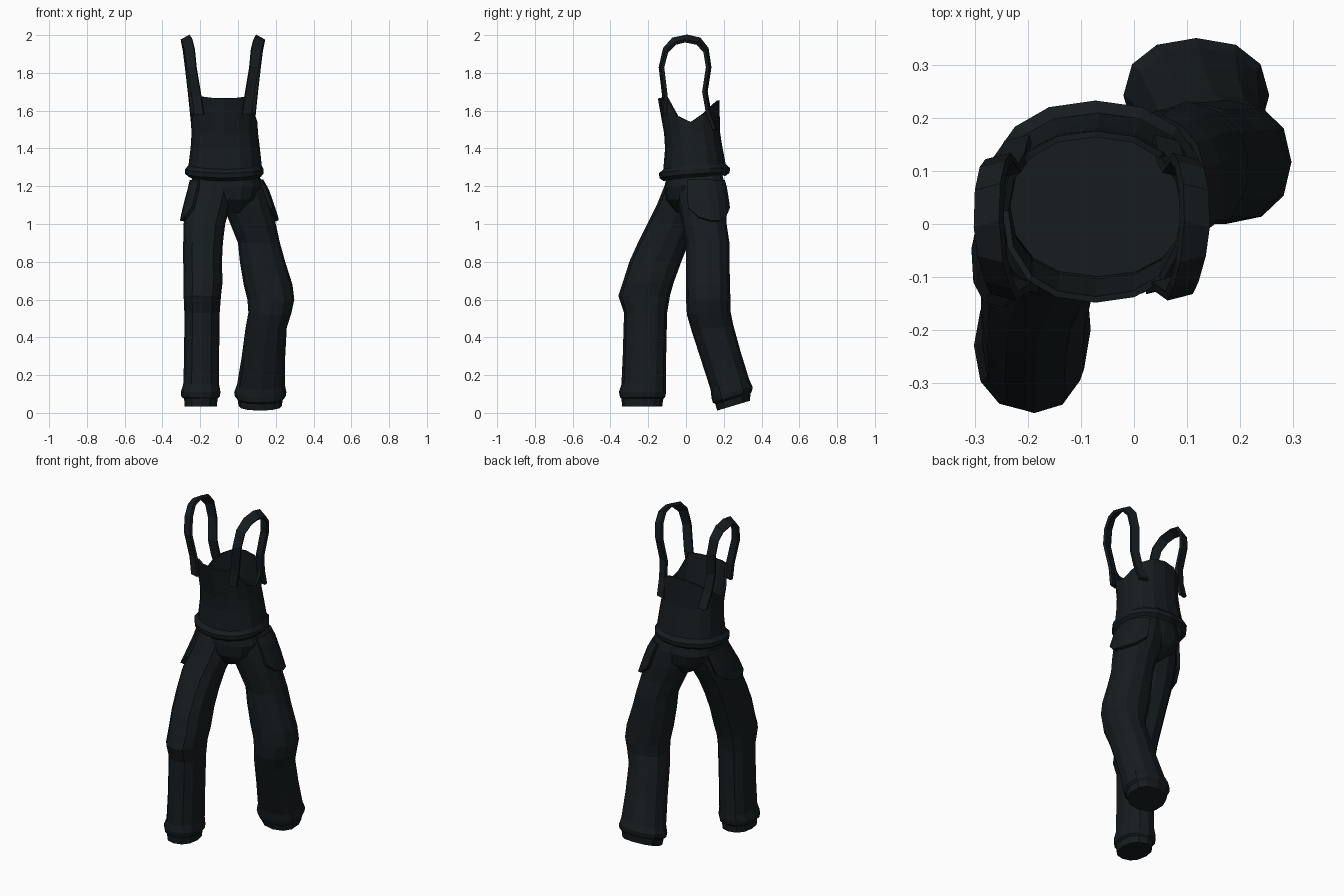
import bpy, bmesh, math
from mathutils import Vector

if "Cube" in bpy.data.objects:
    bpy.data.objects.remove(bpy.data.objects["Cube"])

mat = bpy.data.materials.new("dark_cloth")
mat.diffuse_color = (0.008, 0.0115, 0.0135, 1)
mat.use_nodes = True
mat.node_tree.nodes["Principled BSDF"].inputs["Base Color"].default_value = mat.diffuse_color


def make(name, verts, faces, thick=0):
    me = bpy.data.meshes.new(name)
    me.from_pydata(verts, [], faces)
    bm = bmesh.new()
    bm.from_mesh(me)
    bmesh.ops.recalc_face_normals(bm, faces=bm.faces)
    bm.to_mesh(me)
    bm.free()
    me.materials.append(mat)
    ob = bpy.data.objects.new(name, me)
    bpy.context.collection.objects.link(ob)
    if thick:
        m = ob.modifiers.new("thickness", 'SOLIDIFY')
        m.thickness = thick
        m.offset = 0
    return ob


def ring_pt(sec, a, grow=0.0):
    """Point on a rounded cross-section (z, x0, x1, y0, y1, slope)."""
    z, x0, x1, y0, y1 = sec[:5]
    slope = sec[5] if len(sec) > 5 else 0
    c, s = math.cos(a), math.sin(a)
    c, s = (math.copysign(abs(v) ** 0.88, v) if abs(v) > 1e-6 else 0 for v in (c, s))
    dy = ((y1 - y0) / 2 + grow) * s
    return ((x0 + x1) / 2 + ((x1 - x0) / 2 + grow) * c, (y0 + y1) / 2 + dy, z + slope * dy)


def at_height(secs, z):
    """Interpolate a section list (sorted downward) at height z."""
    for p, q in zip(secs, secs[1:]):
        if p[0] >= z >= q[0]:
            t = (p[0] - z) / (p[0] - q[0])
            return [a + (b - a) * t for a, b in zip(p[:5], q[:5])]
    return list((secs[0] if z > secs[0][0] else secs[-1])[:5])


def quads(rows, cols, closed):
    last = cols if closed else cols - 1
    return [(r * cols + i, r * cols + (i + 1) % cols,
             (r + 1) * cols + (i + 1) % cols, (r + 1) * cols + i)
            for r in range(rows - 1) for i in range(last)]


def loft(name, secs, n=12):
    v = [ring_pt(s, 2 * math.pi * i / n) for s in secs for i in range(n)]
    k = len(v)
    f = quads(len(secs), n, True) + [tuple(range(n)), tuple(range(k - n, k))]
    return make(name, v, f)


# Legs: one stepping forward, one trailing, each with a flared cuff and inner hem
front_leg = [
    (1.27, -.24, -.04, -.09, .15), (1.2, -.25, -.02, -.115, .14),
    (1.1, -.272, -.04, -.155, .11), (1.0, -.288, -.068, -.205, .06),
    (.9, -.29, -.08, -.255, .015), (.8, -.29, -.085, -.30, -.025),
    (.69, -.288, -.082, -.335, -.065), (.62, -.288, -.09, -.358, -.085),
    (.53, -.284, -.097, -.328, -.1), (.3, -.285, -.1, -.335, -.105),
    (.15, -.29, -.1, -.342, -.107), (.11, -.303, -.093, -.355, -.105),
    (.085, -.3, -.097, -.35, -.11), (.075, -.285, -.108, -.342, -.12),
    (.035, -.283, -.112, -.338, -.126)]
back_leg = [
    (1.27, -.09, .1, -.05, .19), (1.2, -.1, .145, -.05, .207),
    (1.1, -.08, .175, -.04, .215), (1.0, -.04, .2, -.02, .215),
    (.9, .0, .222, .0, .23), (.8, .01, .25, .0, .23),
    (.68, .03, .288, .0, .233), (.6, .05, .298, .0, .235),
    (.53, .055, .283, .005, .235, .1), (.45, .04, .258, .03, .25, .15),
    (.3, .02, .25, .08, .29, .2), (.15, -.005, .248, .13, .335, .25),
    (.11, -.02, .256, .135, .352, .28), (.085, -.016, .252, .142, .35, .3),
    (.075, -.003, .238, .155, .342, .3), (.038, .003, .232, .165, .338, .3)]
loft("front_leg", front_leg)
loft("back_leg", back_leg)


# Curved hip pockets that stand out from the outer thighs
def pocket(name, secs, a0, a1):
    cols, rows, v = 6, 5, []
    for r in range(rows):
        for i in range(cols):
            t = i / (cols - 1)
            low = 1.015 + 0.07 * abs(2 * t - 1) ** 2.5
            z = low + (1.23 - low) * r / (rows - 1)
            grow = 0.014 - 0.012 * r / (rows - 1)
            v.append(ring_pt(at_height(secs, z), math.radians(a0 + (a1 - a0) * t), grow))
    make(name, v, quads(rows, cols, False), 0.018)


pocket("front_leg_pocket", front_leg, 135, 235)
pocket("back_leg_pocket", back_leg, -30, 75)

# Pelvis joining both legs
loft("pelvis", [
    (1.3, -.235, .098, -.1, .175), (1.2, -.245, .13, -.112, .2),
    (1.13, -.2, .1, -.105, .185), (1.06, -.1, .02, -.05, .13)], 16)

# Bib torso: open tube whose rim rises at front and back, with a rolled hem
torso = [
    (1.68, -.24, .095, -.145, .17), (1.57, -.245, .095, -.13, .172),
    (1.48, -.24, .1, -.11, .175), (1.4, -.245, .11, -.105, .188),
    (1.3, -.257, .12, -.115, .205), (1.28, -.275, .13, -.138, .228),
    (1.26, -.275, .13, -.135, .225), (1.245, -.255, .115, -.115, .205)]
RIM = [(-1, 1.665), (-.7, 1.675), (-.38, 1.57), (0, 1.54), (.38, 1.58), (.7, 1.62), (1, 1.655)]


def rim(s):
    for (s0, z0), (s1, z1) in zip(RIM, RIM[1:]):
        if s <= s1 + 1e-6:
            return z0 + (z1 - z0) * (s - s0) / (s1 - s0)
    return RIM[-1][1]


N = 16
verts = []
levels = [None, 1.48, 1.4, 1.3, 1.28, 1.26, 1.245]
for lv in levels:
    for i in range(N):
        a = 2 * math.pi * i / N
        z = lv or rim(math.sin(a))
        x, y, z = ring_pt(at_height(torso, z), a)
        if z < 1.35:
            z += 0.014 * math.sin(a) + 0.008 * abs(math.cos(a))
        verts.append((x, y, z))
make("bib_torso", verts, quads(len(levels), N, True), 0.012)

# Shoulder straps: a flat ribbon looping from bib to back, mirrored
PATH = [(.045, -.118, 1.58), (.06, -.112, 1.68), (.085, -.13, 1.83), (.095, -.108, 1.92),
        (.108, -.062, 1.968), (.115, 0, 1.982), (.113, .066, 1.968), (.105, .106, 1.92),
        (.095, .12, 1.83), (.08, .1, 1.7), (.07, .118, 1.6), (.06, .155, 1.5)]
for name, side in (("right_strap", 1), ("left_strap", -1)):
    v = []
    for x, y, z in PATH:
        px = x if side > 0 else -0.16 - x
        top = max(0, (z - 1.83) / 0.16)
        # outer edge droops and turns toward the body's sides
        w = Vector((side * .024, .006 if y < 0 else -.006, -.014 * top))
        c = Vector((px, y, z))
        v += [c - w, c + w]
    make(name, v, quads(len(PATH), 2, False), 0.018)
